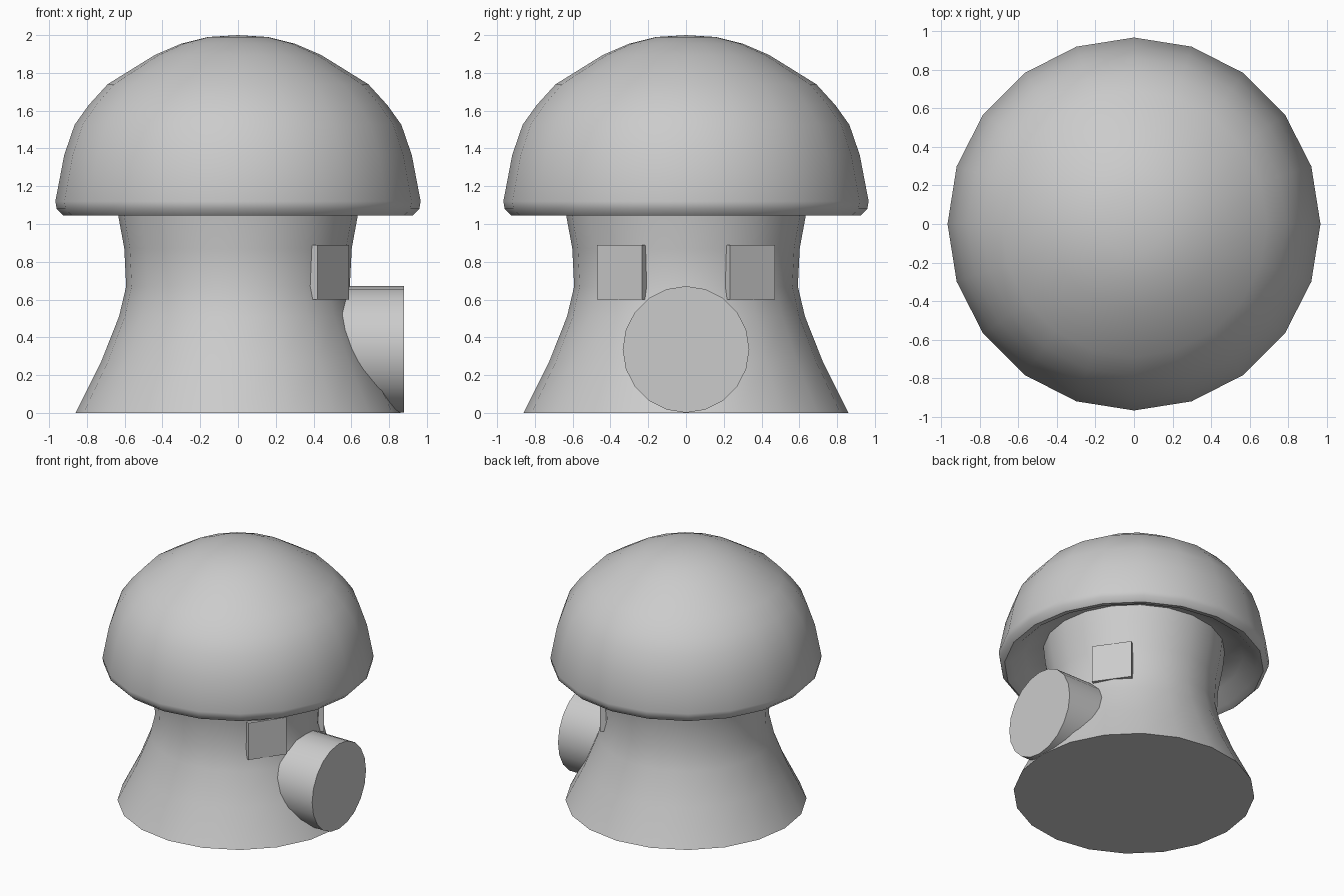
import bpy, bmesh, math

if "Cube" in bpy.data.objects:
    bpy.data.objects.remove(bpy.data.objects["Cube"])

SIDES = 20


def finish(name, bm, angle=40):
    bmesh.ops.recalc_face_normals(bm, faces=bm.faces)
    me = bpy.data.meshes.new(name)
    bm.to_mesh(me)
    bm.free()
    ob = bpy.data.objects.new(name, me)
    bpy.context.collection.objects.link(ob)
    bpy.ops.object.select_all(action='DESELECT')
    ob.select_set(True)
    bpy.context.view_layer.objects.active = ob
    bpy.ops.object.shade_smooth_by_angle(angle=math.radians(angle))
    return ob


def lathe(name, profile, angle=40):
    # profile points (radius, height); radius 0 closes to a pole
    bm = bmesh.new()
    rings = []
    for r, z in profile:
        n = 1 if r == 0 else SIDES
        rings.append([bm.verts.new((r * math.cos(2 * math.pi * i / SIDES),
                                    r * math.sin(2 * math.pi * i / SIDES), z))
                      for i in range(n)])
    for a, b in zip(rings, rings[1:]):
        for i in range(SIDES):
            j = (i + 1) % SIDES
            loop = [a[i % len(a)], a[j % len(a)], b[j % len(b)], b[i % len(b)]]
            bm.faces.new(list(dict.fromkeys(loop)))
    for ring in (rings[0], rings[-1]):
        if len(ring) > 1:
            bm.faces.new(ring)
    return finish(name, bm, angle)


# Flared stem, running up into the hollow under the cap
lathe("stem", [(0.86, 0), (0.725, 0.27), (0.63, 0.51), (0.592, 0.67),
               (0.602, 0.87), (0.635, 1.05), (0.65, 1.2)])

# Domed cap with rounded rim and concave underside
lathe("cap", [(0, 2), (0.16, 1.99), (0.30, 1.955), (0.44, 1.895), (0.69, 1.74),
              (0.79, 1.63), (0.865, 1.525), (0.92, 1.365), (0.967, 1.12),
              (0.96, 1.08), (0.925, 1.045), (0.87, 1.06), (0.78, 1.14),
              (0.62, 1.19), (0, 1.19)], 60)

# Round door tunnel on the +x side
nose = lathe("door_tunnel", [(0.335, 0.3), (0.335, 0.88)])
nose.rotation_euler = (0, math.pi / 2, 0)
nose.location.z = 0.336

# Square windows either side of the door
for side, name in ((-1, "window_front"), (1, "window_back")):
    bm = bmesh.new()
    bmesh.ops.create_cube(bm, size=0.29)
    w = finish(name, bm, 30)
    a = side * math.radians(35)
    w.location = (0.47 * math.cos(a), 0.47 * math.sin(a), 0.745)
    w.rotation_euler.z = a
